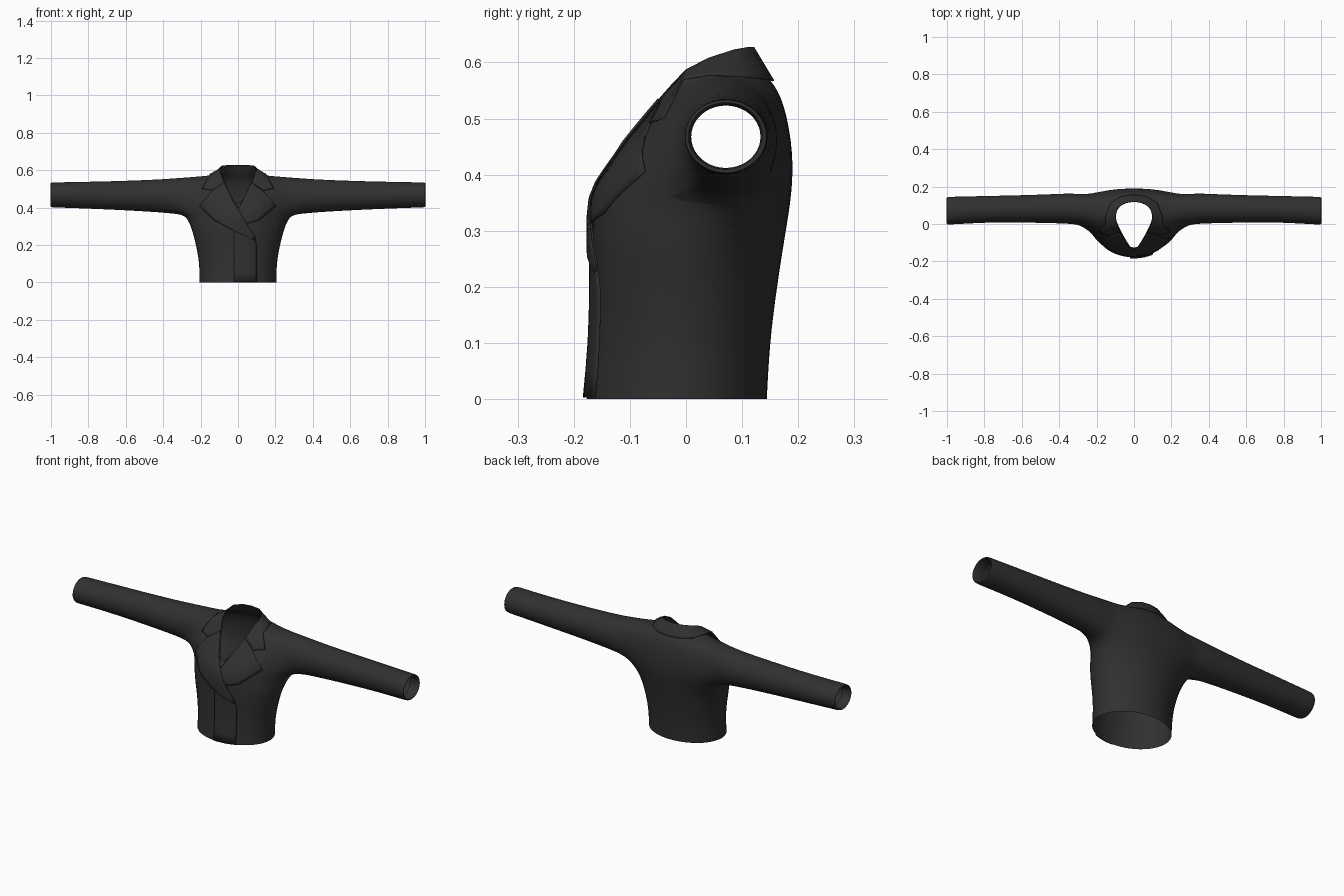
import bpy, bmesh, math
from mathutils import Vector
from mathutils.bvhtree import BVHTree

cube = bpy.data.objects.get("Cube")
if cube:
    bpy.data.objects.remove(cube)

cloth = bpy.data.materials.new("charcoal_cloth")
cloth.use_nodes = True
shade = (0.03, 0.03, 0.03, 1)
cloth.diffuse_color = shade
cloth.node_tree.nodes["Principled BSDF"].inputs["Base Color"].default_value = shade


def finish(bm, name, angle):
    """Turn a bmesh into a smooth shaded cloth object."""
    bmesh.ops.recalc_face_normals(bm, faces=bm.faces)
    mesh = bpy.data.meshes.new(name)
    bm.to_mesh(mesh)
    bm.free()
    obj = bpy.data.objects.new(name, mesh)
    bpy.context.collection.objects.link(obj)
    mesh.materials.append(cloth)
    bpy.ops.object.select_all(action="DESELECT")
    obj.select_set(True)
    bpy.context.view_layer.objects.active = obj
    bpy.ops.object.shade_smooth_by_angle(angle=math.radians(angle))
    return obj


# Half rings of the body, from centre front round to centre back
def waist_row(z, width, front, back, mid):
    row = []
    for k in range(7):
        a = math.pi * k / 6
        depth = mid - front if k < 3 else back - mid
        row.append((1.05 * width * math.sin(a), mid - 1.04 * depth * math.cos(a), z))
    return row


rows = [waist_row(0, .205, -.178, .145, -.015),
        waist_row(.1, .205, -.168, .15, -.01),
        waist_row(.2, .223, -.166, .163, 0),
        waist_row(.29, .247, -.168, .177, .02)]
rows += [
    # armpit
    [(0, -.175, .335), (.125, -.148, .36), (.25, -.03, .36), (.285, .07, .355),
     (.26, .14, .36), (.135, .185, .37), (0, .192, .37)],
    # chest
    [(0, -.172, .355), (.125, -.132, .41), (.258, -.018, .43), (.27, .07, .43),
     (.255, .16, .43), (.135, .186, .44), (0, .193, .44)],
    # upper chest
    [(0, -.167, .367), (.12, -.085, .47), (.24, -.005, .51), (.25, .07, .51),
     (.235, .152, .51), (.13, .175, .51), (0, .181, .51)],
    # shoulder
    [(0, -.163, .376), (.11, -.045, .52), (.2, .02, .558), (.2, .075, .57),
     (.2, .125, .56), (.11, .158, .55), (0, .166, .555)],
    # neck base
    [(0, -.161, .382), (.07, -.065, .495), (.115, 0, .565), (.125, .045, .575),
     (.11, .1, .575), (.06, .138, .575), (0, .145, .575)],
    # fold line of the neck opening
    [(0, -.16, .387), (.05, -.075, .49), (.09, 0, .582), (.1, .04, .605),
     (.088, .085, .62), (.05, .112, .625), (0, .12, .625)],
]
ARMPIT, SHOULDER = 4, 7

# Jacket body with armholes, and sleeves grown out of them
bm = bmesh.new()
grid = []
for row in rows:
    half = [bm.verts.new(p) for p in row]
    other = [bm.verts.new((-x, y, z)) for x, y, z in row[1:-1]]
    grid.append({1: half, -1: [half[0]] + other + [half[-1]]})

# x, bottom, top, front, back, size
sleeve = [(.33, .365, .558, 0, .166, 1.05), (.43, .375, .55, .004, .16, 1.06),
          (.6, .385, .543, .008, .154, 1.06), (.8, .394, .538, .008, .15, 1.06),
          (.97, .4, .535, -.003, .146, 1.06), (1.003, .4, .535, -.004, .146, 1.05),
          (1.003, .4, .535, -.004, .146, .92), (.95, .4, .535, -.004, .146, .88)]

for side in (1, -1):
    for r in range(len(rows) - 1):
        lo, hi = grid[r][side], grid[r + 1][side]
        for c in range(6):
            if ARMPIT <= r < SHOULDER and c in (2, 3):
                continue
            bm.faces.new((lo[c], lo[c + 1], hi[c + 1], hi[c]))
    g = [grid[r][side] for r in range(ARMPIT, SHOULDER + 1)]
    ring = [g[0][2], g[0][3], g[0][4], g[1][4], g[2][4],
            g[3][4], g[3][3], g[3][2], g[2][2], g[1][2]]
    for x, bottom, top, front, back, size in sleeve:
        new = []
        for k in range(10):
            a = math.radians(36 * k - 126)
            new.append(bm.verts.new((
                side * x,
                (front + back) / 2 + size * (back - front) / 2 * math.cos(a),
                (bottom + top) / 2 + size * (top - bottom) / 2 * math.sin(a))))
        for k in range(10):
            n = (k + 1) % 10
            bm.faces.new((ring[k], ring[n], new[n], new[k]))
        ring = new
bmesh.ops.delete(bm, geom=[v for v in bm.verts if not v.link_faces], context="VERTS")
body = finish(bm, "jacket_body_and_sleeves", 60)
sub = body.modifiers.new("smooth_cloth", "SUBSURF")
sub.levels = sub.render_levels = 2

bpy.context.view_layer.update()
surface = BVHTree.FromObject(body, bpy.context.evaluated_depsgraph_get())


def on_front(x, z, lift):
    """Point lying just off the front of the body."""
    hit, normal, _, _ = surface.ray_cast(Vector((x, -1, z)), Vector((0, 1, 0)))
    if hit is None or hit.y > .06:
        guess = Vector((x, -.17 + max(0, z - .37) * .8, z))
        hit, normal, _, _ = surface.find_nearest(guess)
    if normal.y > 0:
        normal = -normal
    return hit + normal * lift


def cloth_strip(name, lines):
    """Thin panel lofted through lines of points."""
    bm = bmesh.new()
    vs = [[bm.verts.new(p) for p in line] for line in lines]
    for a, b in zip(vs, vs[1:]):
        for k in range(len(a) - 1):
            bm.faces.new((a[k], a[k + 1], b[k + 1], b[k]))
    obj = finish(bm, name, 50)
    solid = obj.modifiers.new("thickness", "SOLIDIFY")
    solid.thickness = .003
    solid.offset = 0
    return obj


def front_lines(pairs, lift, steps=4, across=8):
    """Refine inner and outer edge pairs and lay them on the front."""
    fine = []
    for (a, b), (c, d) in zip(pairs, pairs[1:]):
        for s in range(steps):
            t = s / steps
            fine.append((Vector(a).lerp(Vector(c), t), Vector(b).lerp(Vector(d), t)))
    fine.append((Vector(pairs[-1][0]), Vector(pairs[-1][1])))
    return [[on_front(*a.lerp(b, k / across), lift) for k in range(across + 1)]
            for a, b in fine]


# Front edge wrapping over to the left
cloth_strip("front_overlap", front_lines(
    [((-.02, .002), (.098, .002)), ((-.02, .2), (.098, .2)),
     ((-.02, .27), (.085, .245)), ((-.02, .36), (.005, .375))], .006))

# Lapels, the right one crossing over the left
cloth_strip("right_lapel", front_lines(
    [((-.07, .53), (-.135, .485)), ((-.055, .5), (-.2, .405)),
     ((-.01, .41), (-.13, .335)), ((.04, .32), (-.03, .28)),
     ((.094, .235), (.086, .226))], .01))
cloth_strip("left_lapel", front_lines(
    [((.07, .53), (.135, .485)), ((.055, .5), (.2, .405)),
     ((.012, .41), (.11, .33)), ((0, .385), (.03, .31))], .005))

# Turned down collar, from the lapel notch round the back of the neck
ends = [((.07, .53), (.135, .487)), ((.08, .553), (.19, .497))]
turn = [((.092, 0, .586), (.155, -.005, .57)), ((.1, .04, .607), (.15, .045, .578)),
        ((.088, .085, .622), (.125, .112, .573)), ((.05, .112, .627), (.07, .146, .57))]


def collar_half(side):
    lines = front_lines([[(side * x, z) for x, z in pair] for pair in ends], .008, 2, 6)
    for a, b in turn:
        a, b = Vector(a), Vector(b)
        a.x *= side
        b.x *= side
        lines.append([a.lerp(b, k / 6) for k in range(7)])
    return lines


top, low = Vector((0, .12, .627)), Vector((0, .156, .567))
centre = [top.lerp(low, k / 6) for k in range(7)]
cloth_strip("collar", collar_half(-1) + [centre] + collar_half(1)[::-1])
